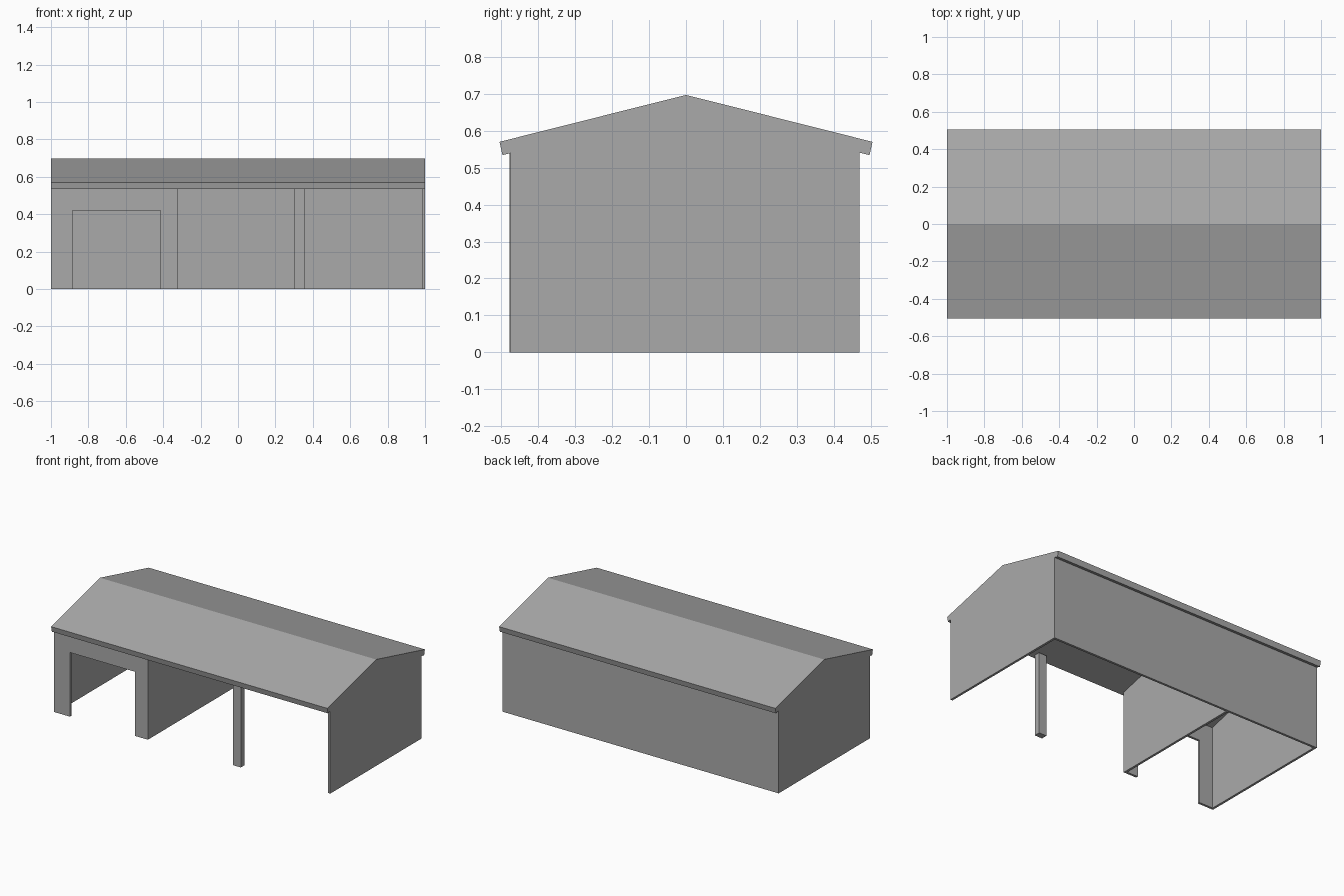
import bpy
import bmesh

cube = bpy.data.objects.get("Cube")
if cube:
    bpy.data.objects.remove(cube, do_unlink=True)

GREY = (0.4, 0.4, 0.4)
grey = bpy.data.materials.new("plain grey")
grey.use_nodes = True
grey.diffuse_color = (*GREY, 1)
grey.node_tree.nodes["Principled BSDF"].inputs["Base Color"].default_value = (*GREY, 1)

T = 0.015                      # wall thickness
FRONT, BACK = -0.475, 0.47     # outer faces of the walls
EAVE_Y, EAVE_Z, RIDGE = 0.505, 0.57, 0.697
SLOPE = (RIDGE - EAVE_Z) / EAVE_Y
DROP = 0.038                   # vertical thickness of the roof


def underside(y):
    return RIDGE - DROP - SLOPE * abs(y)


def prism(name, outline, axis, start, end):
    """Extrude a flat outline along x or y."""
    bm = bmesh.new()
    if axis == "x":
        verts = [bm.verts.new((start, a, b)) for a, b in outline]
        step = (end - start, 0, 0)
    else:
        verts = [bm.verts.new((a, start, b)) for a, b in outline]
        step = (0, end - start, 0)
    face = bm.faces.new(verts)
    out = bmesh.ops.extrude_face_region(bm, geom=[face])
    moved = [v for v in out["geom"] if isinstance(v, bmesh.types.BMVert)]
    bmesh.ops.translate(bm, verts=moved, vec=step)
    bmesh.ops.recalc_face_normals(bm, faces=bm.faces)
    mesh = bpy.data.meshes.new(name)
    bm.to_mesh(mesh)
    bm.free()
    mesh.materials.append(grey)
    obj = bpy.data.objects.new(name, mesh)
    bpy.context.collection.objects.link(obj)
    return obj


# Pitched roof slab with eave edges square to the slope
lip = EAVE_Y - 0.008
prism("roof", [(-EAVE_Y, EAVE_Z), (0, RIDGE), (EAVE_Y, EAVE_Z),
               (lip, underside(lip)), (0, underside(0)), (-lip, underside(lip))],
      "x", -1, 1)

# Gable walls at both ends and the inner divider
gable = [(FRONT, 0), (BACK, 0), (BACK, underside(BACK)),
         (0, underside(0)), (FRONT, underside(FRONT))]
DIVIDER = -0.32
for name, x in (("right_end_wall", -1), ("left_end_wall", 1 - T),
                ("divider_wall", DIVIDER - T)):
    prism(name, gable, "x", x, x + T)

# Long closed back wall
top = underside(BACK)
prism("back_wall", [(-1, 0), (1, 0), (1, top), (-1, top)], "y", BACK - T, BACK)

# Short front wall with a doorway
top = underside(FRONT)
DOOR_L, DOOR_R, DOOR_TOP = -0.885, -0.415, 0.42
prism("front_wall", [(-1, 0), (DOOR_L, 0), (DOOR_L, DOOR_TOP), (DOOR_R, DOOR_TOP),
                     (DOOR_R, 0), (DIVIDER, 0), (DIVIDER, top), (-1, top)],
      "y", FRONT, FRONT + T)

# Post in the middle of the open bay
prism("post", [(0.3, 0), (0.355, 0), (0.355, top), (0.3, top)],
      "y", FRONT - 0.003, FRONT + 0.037)
